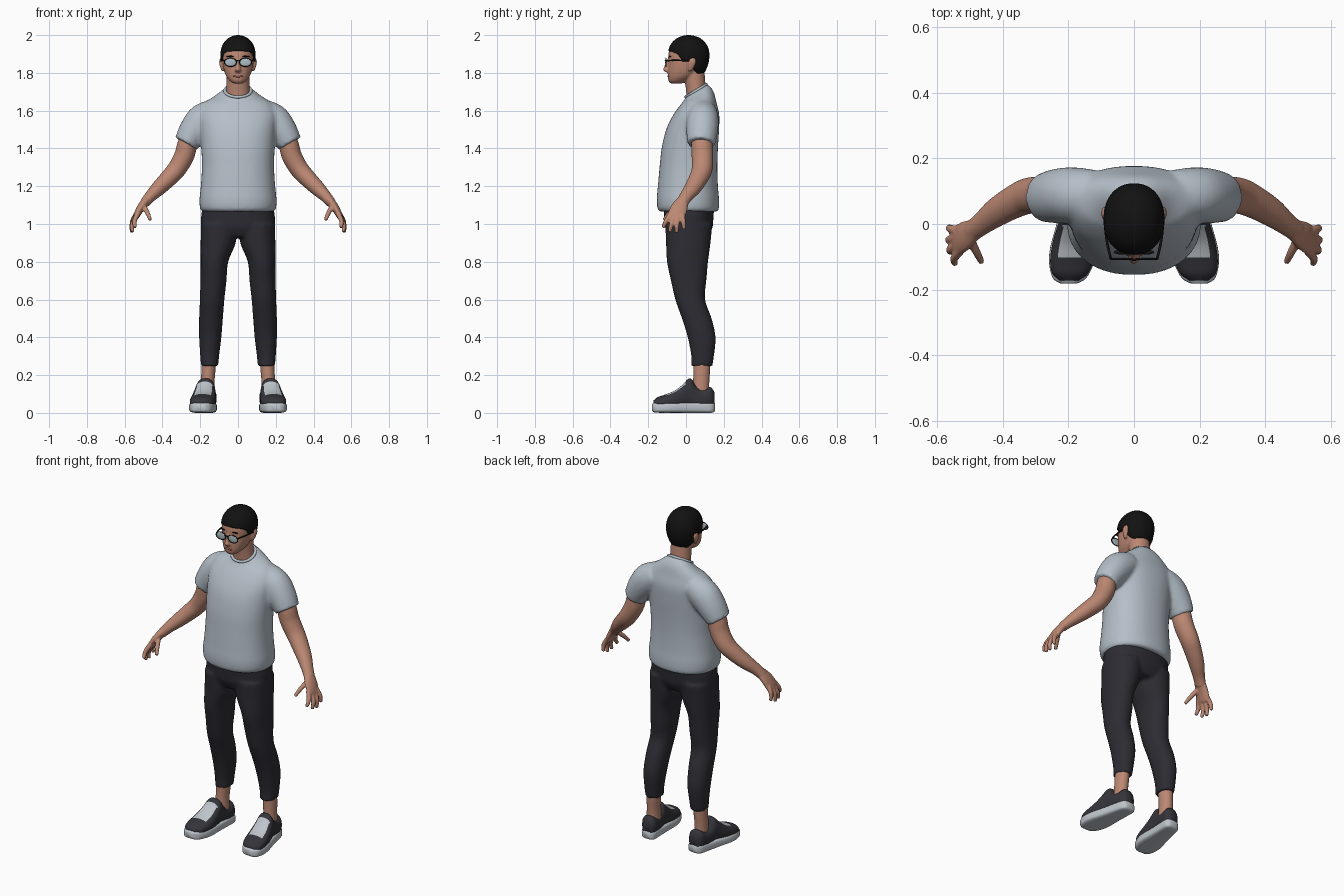
import bpy, bmesh, math
from mathutils import Vector, Matrix

if "Cube" in bpy.data.objects:
    bpy.data.objects.remove(bpy.data.objects["Cube"])

X, Y, Z = Vector((1, 0, 0)), Vector((0, 1, 0)), Vector((0, 0, 1))


def material(name, r, g, b):
    m = bpy.data.materials.new(name)
    m.diffuse_color = (r, g, b, 1)
    m.use_nodes = True
    m.node_tree.nodes["Principled BSDF"].inputs["Base Color"].default_value = m.diffuse_color
    return m


SKIN = material("skin", .50, .245, .17)
LIP = material("lip", .33, .13, .10)
BLACK = material("hair_black", .006, .006, .006)
SHIRT = material("shirt_grey", .46, .52, .58)
PANTS = material("trouser_charcoal", .026, .025, .033)
SHOE = material("shoe_dark", .034, .034, .043)
SOLE = material("sole_light", .52, .56, .60)
LENS = material("lens_pale", .42, .50, .55)


def catmull(rows, k):
    """Smoothly resample rows of numbers, k steps per span."""
    out = []
    for i in range(len(rows) - 1):
        a, b = rows[max(i - 1, 0)], rows[i]
        c, d = rows[i + 1], rows[min(i + 2, len(rows) - 1)]
        for j in range(k):
            t = j / k
            out.append([.5 * (2 * q + (r - p) * t + (2 * p - 5 * q + 4 * r - s) * t * t
                              + (3 * q - p - 3 * r + s) * t ** 3)
                        for p, q, r, s in zip(a, b, c, d)])
    return out + [list(rows[-1])]


def loft(bm, rows, side=1, axis=None, ref=Y, n=28, k=4, p=2.0):
    """Closed tube through rows (x, y, z, half width, half depth[, tilt])."""
    rows = catmull([tuple(r) + (0,) * (6 - len(r)) for r in rows], k)
    pts = [Vector((r[0] * side, r[1], r[2])) for r in rows]
    rings = []
    for i, (r, c) in enumerate(zip(rows, pts)):
        t = axis or (pts[min(i + 1, len(pts) - 1)] - pts[max(i - 1, 0)]).normalized()
        v = (ref - t * ref.dot(t)).normalized()
        u = t.cross(v)
        ring = []
        for j in range(n):
            a = 2 * math.pi * j / n
            ca, sa = math.cos(a), math.sin(a)
            q = c + u * r[3] * math.copysign(abs(ca) ** (2 / p), ca) \
                  + v * r[4] * math.copysign(abs(sa) ** (2 / p), sa)
            q.z += r[5] * (q.y - c.y)
            ring.append(bm.verts.new(q))
        rings.append(ring)
    for a, b in zip(rings, rings[1:]):
        for j in range(n):
            bm.faces.new((a[j], a[(j + 1) % n], b[(j + 1) % n], b[j]))
    bm.faces.new(rings[0][::-1])
    bm.faces.new(rings[-1])


def finish(bm, name, *mats, voxel=0, smooth=4):
    """Turn the bmesh into an object; voxel merges overlapping pieces."""
    bmesh.ops.recalc_face_normals(bm, faces=bm.faces)
    me = bpy.data.meshes.new(name)
    bm.to_mesh(me)
    bm.free()
    ob = bpy.data.objects.new(name, me)
    bpy.context.collection.objects.link(ob)
    for m in mats:
        me.materials.append(m)
    for f in me.polygons:
        f.use_smooth = True
    if voxel:
        r = ob.modifiers.new("merge", 'REMESH')
        r.mode, r.voxel_size, r.use_smooth_shade = 'VOXEL', voxel, True
        s = ob.modifiers.new("soften", 'SMOOTH')
        s.factor, s.iterations = .5, smooth
    return ob


def ellipsoid(name, loc, size, mat):
    bm = bmesh.new()
    bmesh.ops.create_uvsphere(bm, u_segments=20, v_segments=12, radius=1,
                              matrix=Matrix.Translation(loc) @ Matrix.Diagonal((*size, 1)))
    return finish(bm, name, mat)


def torus(name, loc, rot, scale, major, minor, mat):
    bpy.ops.mesh.primitive_torus_add(location=loc, rotation=rot, major_radius=major,
                                     minor_radius=minor, major_segments=40, minor_segments=8)
    ob = bpy.context.object
    ob.name, ob.scale = name, scale
    ob.data.materials.append(mat)
    bpy.ops.object.shade_smooth()


# Shirt: torso and two short sleeves
bm = bmesh.new()
loft(bm, [(0, .015, 1.065, .183, .148), (0, .012, 1.08, .20, .162), (0, .01, 1.13, .204, .165),
          (0, .01, 1.2, .197, .159), (0, .013, 1.3, .191, .153), (0, .02, 1.4, .194, .149),
          (0, .035, 1.5, .2, .14), (0, .055, 1.58, .205, .121), (0, .07, 1.64, .178, .092),
          (0, .068, 1.68, .115, .077, .3), (0, .055, 1.705, .073, .06, .6)],
     axis=Z, n=48, p=2.25)
for s in (1, -1):
    loft(bm, [(.12, .085, 1.59, .075, .08), (.185, .088, 1.55, .088, .085),
              (.235, .085, 1.49, .08, .083), (.275, .08, 1.425, .066, .074)], side=s)
finish(bm, "shirt", SHIRT, voxel=.01)
torus("collar", (0, .053, 1.705), (math.atan(.6), 0, 0), (1.08, 1, 1), .064, .008, SHIRT)

# Trousers: hips and two legs
bm = bmesh.new()
loft(bm, [(0, .015, .93, .15, .10), (0, .015, .98, .188, .125),
          (0, .015, 1.03, .196, .13), (0, .015, 1.1, .186, .135)], axis=Z, n=40, p=2.3)
for s in (1, -1):
    loft(bm, [(.10, .015, 1.0, .096, .125), (.105, .012, .9, .093, .118), (.125, .008, .8, .073, .109),
              (.13, .014, .7, .069, .094), (.137, .022, .6, .065, .079), (.143, .057, .5, .063, .079),
              (.147, .083, .4, .059, .074), (.15, .088, .3, .05, .06), (.15, .084, .248, .046, .056)],
         side=s, axis=Z, p=2.15)
finish(bm, "trousers", PANTS, voxel=.01)

# Arms with palms, fingers and thumbs
FINGERS = [[(.53, -.082, 1.055), (.548, -.105, 1.015), (.545, -.122, .982)],
           [(.537, -.062, 1.045), (.56, -.078, .995), (.557, -.086, .958)],
           [(.54, -.04, 1.045), (.563, -.048, .995), (.561, -.05, .954)],
           [(.54, -.02, 1.05), (.561, -.014, 1.01), (.561, -.01, .972)],
           [(.50, -.045, 1.095), (.48, -.085, 1.06), (.464, -.117, 1.022)]]
for s, label in ((1, "left"), (-1, "right")):
    bm = bmesh.new()
    loft(bm, [(.22, .09, 1.53, .05, .055), (.265, .085, 1.43, .053, .057), (.285, .087, 1.36, .053, .057),
              (.325, .085, 1.29, .05, .055), (.37, .065, 1.24, .046, .05), (.42, .035, 1.19, .04, .044),
              (.465, 0, 1.145, .031, .035), (.495, -.022, 1.11, .026, .033)], side=s)
    loft(bm, [(.485, -.016, 1.125, .024, .032), (.515, -.036, 1.085, .021, .045),
              (.537, -.05, 1.045, .017, .047), (.543, -.053, 1.03, .013, .044)], side=s)
    for f in FINGERS:
        loft(bm, [(*q, r, r) for q, r in zip(f, (.014, .0125, .0095))], side=s, n=14)
    finish(bm, label + "_arm", SKIN, voxel=.005, smooth=3)

    # Ankle
    bm = bmesh.new()
    loft(bm, [(.16, .075, .07, .04, .048), (.16, .08, .16, .036, .043),
              (.157, .083, .22, .037, .044), (.152, .085, .3, .039, .046)], side=s, axis=Z)
    finish(bm, label + "_ankle", SKIN)

    # Shoe sole
    def centre(y):
        return .175 - .13 * y
    bm = bmesh.new()
    loft(bm, [(centre(y), y, .0285, w, h) for y, w, h in
              ((-.181, .026, .018), (-.165, .051, .026), (-.12, .068, .0285), (-.07, .071, .0285),
               (0, .061, .0285), (.08, .052, .0285), (.135, .044, .028), (.153, .026, .02))],
         side=s, axis=Y, ref=Z, n=32, p=4)
    finish(bm, label + "_sole", SOLE)

    # Shoe upper with a pale lace panel on its top faces
    bm = bmesh.new()
    loft(bm, [(centre(y), y, (h + .02) / 2, w, (h - .02) / 2) for y, w, h in
              ((-.172, .03, .066), (-.15, .055, .083), (-.11, .066, .097), (-.06, .066, .118),
               (-.02, .06, .148), (.012, .054, .18), (.03, .052, .178), (.055, .05, .142),
               (.09, .049, .127), (.13, .044, .136), (.15, .028, .11))],
         side=s, axis=Y, ref=Z, n=48, k=6, p=2.4)
    bmesh.ops.recalc_face_normals(bm, faces=bm.faces)
    for f in bm.faces:
        c = f.calc_center_median()
        if f.normal.z > .2 and -.105 < c.y < -.005 and abs(c.x * s - centre(c.y)) < .041:
            f.material_index = 1
    finish(bm, label + "_shoe", SHOE, SOLE)

# Head, neck, nose and ears
bm = bmesh.new()
loft(bm, [(0, -.05, 1.745, .026, .032), (0, -.045, 1.757, .043, .047), (0, -.025, 1.78, .061, .071),
          (0, -.008, 1.81, .073, .088), (0, .004, 1.85, .081, .098), (0, .007, 1.9, .083, .1),
          (0, .01, 1.945, .075, .088), (0, .012, 1.98, .045, .055)], axis=Z, n=36, p=2.2)
loft(bm, [(0, .06, 1.64, .068, .055), (0, .053, 1.71, .061, .053), (0, .04, 1.82, .06, .057)], axis=Z)
loft(bm, [(0, -.092, 1.87, .007, .008), (0, -.102, 1.83, .012, .015),
          (0, -.103, 1.815, .017, .018), (0, -.094, 1.803, .014, .01)], axis=Z, n=16)
for s in (1, -1):
    loft(bm, [(.08, .022, 1.81, .007, .009), (.086, .028, 1.835, .01, .018),
              (.089, .033, 1.86, .011, .021), (.086, .034, 1.88, .007, .014)], side=s, axis=Z, n=16)
finish(bm, "head", SKIN, voxel=.005, smooth=3)
ellipsoid("lips", (0, -.093, 1.782), (.026, .006, .006), LIP)

# Short hair: a cap whose lower edge follows the hairline
HAIRLINE = [(0, 1.917), (.7, 1.912), (1.05, 1.9), (1.3, 1.862), (1.55, 1.865),
            (1.8, 1.82), (2.2, 1.795), (3.2, 1.79)]


def hairline(f):
    for (a, za), (b, zb) in zip(HAIRLINE, HAIRLINE[1:]):
        if f <= b:
            return za + (zb - za) * (f - a) / (b - a)


bm = bmesh.new()
N, STEPS = 64, 16
rings = []
for i in range(-1, STEPS):
    t = math.sin(max(i, 0) / STEPS * math.pi / 2)
    ring = []
    for j in range(N):
        a = 2 * math.pi * j / N
        low = hairline(min(a, 2 * math.pi - a))
        z = low + (2.0 - low) * t
        q = (z - 1.89) / .11
        w = math.sqrt(max(0, 1 - q ** 2.3)) if q > 0 else 1 - .36 * q * q
        w *= .85 if i < 0 else 1
        sx, cy = math.sin(a), -math.cos(a)
        ring.append(bm.verts.new((.093 * w * math.copysign(abs(sx) ** .92, sx),
                                  .014 + .11 * w * math.copysign(abs(cy) ** .92, cy), z)))
    rings.append(ring)
for a, b in zip(rings, rings[1:]):
    for j in range(N):
        bm.faces.new((a[j], a[(j + 1) % N], b[(j + 1) % N], b[j]))
top = bm.verts.new((0, .014, 2.0))
for j in range(N):
    bm.faces.new((rings[-1][j], rings[-1][(j + 1) % N], top))
finish(bm, "hair", BLACK)

# Glasses and eyebrows
for s, label in ((1, "left"), (-1, "right")):
    ellipsoid(label + "_lens", (s * .04, -.106, 1.856), (.031, .004, .021), LENS)
    torus(label + "_rim", (s * .04, -.106, 1.856), (math.pi / 2, 0, 0), (1, .7, 1), .032, .003, BLACK)
    bm = bmesh.new()
    loft(bm, [(.071, -.104, 1.865, .004, .004), (.083, -.05, 1.866, .004, .004),
              (.091, .03, 1.864, .004, .004)], side=s, ref=Z, n=10)
    finish(bm, label + "_temple", BLACK)
    ellipsoid(label + "_eyebrow", (s * .038, -.086, 1.887), (.024, .007, .004), BLACK)
bm = bmesh.new()
loft(bm, [(-.012, -.107, 1.863, .003, .003), (0, -.11, 1.866, .003, .003),
          (.012, -.107, 1.863, .003, .003)], ref=Z, n=10)
finish(bm, "glasses_bridge", BLACK)
